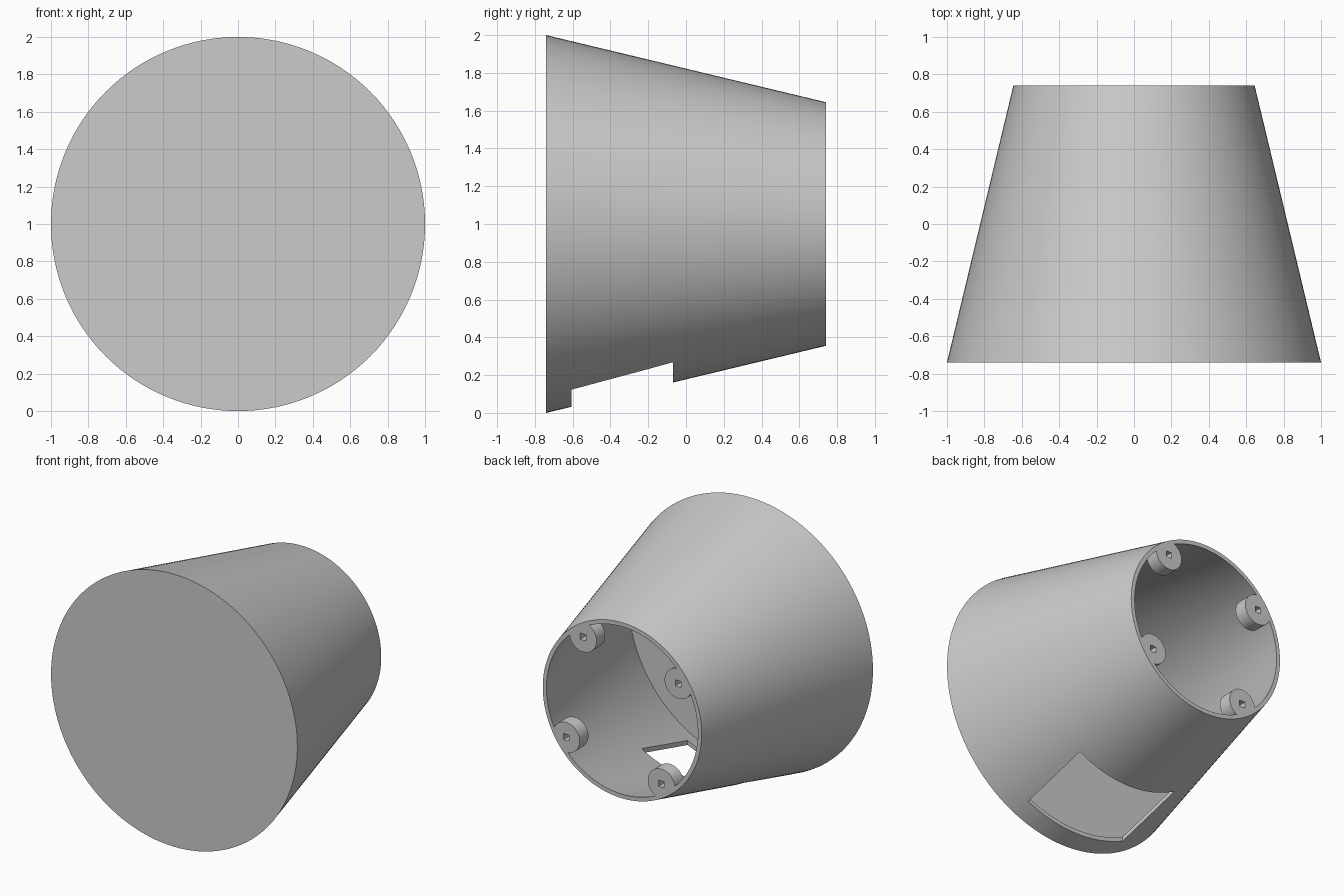
import bpy
import math

old = bpy.data.objects.get("Cube")
if old:
    bpy.data.objects.remove(old, do_unlink=True)

FRONT, BACK = -0.74, 0.74
R_FRONT, R_BACK = 1.0, 0.645
WALL = 0.03
SLOPE = (R_BACK - R_FRONT) / (BACK - FRONT)

grey = bpy.data.materials.new("plain_grey")
grey.use_nodes = True
colour = (0.6, 0.6, 0.6, 1)
grey.diffuse_color = colour
grey.node_tree.nodes["Principled BSDF"].inputs["Base Color"].default_value = colour


def outer_radius(y):
    return R_FRONT + SLOPE * (y - FRONT)


def cone(name, y0, y1, r0, r1, x=0, z=1, sides=128):
    """Solid of revolution lying along y."""
    bpy.ops.mesh.primitive_cone_add(
        vertices=sides, radius1=r0, radius2=r1, depth=y1 - y0,
        location=(x, (y0 + y1) / 2, z), rotation=(-math.pi / 2, 0, 0))
    ob = bpy.context.object
    ob.name = name
    ob.data.materials.append(grey)
    return ob


def box(name, size, location):
    bpy.ops.mesh.primitive_cube_add(size=1, location=location)
    ob = bpy.context.object
    ob.name = name
    ob.scale = size
    ob.data.materials.append(grey)
    return ob


def cut(target, cutter, operation="DIFFERENCE"):
    mod = target.modifiers.new("cut", "BOOLEAN")
    mod.operation = operation
    mod.solver = "EXACT"
    mod.object = cutter
    bpy.context.view_layer.objects.active = target
    bpy.ops.object.modifier_apply(modifier=mod.name)


def finish(ob):
    bpy.ops.object.select_all(action="DESELECT")
    ob.select_set(True)
    bpy.context.view_layer.objects.active = ob
    bpy.ops.object.shade_smooth_by_angle(angle=math.radians(30))


# Tapered housing, closed at the front and hollow from the back
housing = cone("housing", FRONT, BACK, R_FRONT, R_BACK)
y0, y1 = FRONT + WALL, BACK + 0.1
cavity = cone("cavity_cutter", y0, y1,
              outer_radius(y0) - WALL, outer_radius(y1) - WALL)
cut(housing, cavity)

# Rectangular opening in the underside
opening = box("opening_cutter", (0.82, 0.535, 0.7), (0, -0.3375, 0.25))
cut(housing, opening)
finish(housing)

# Four screw bosses inside the back rim, trimmed to the inner wall
helpers = [cavity, opening]
for i in range(4):
    angle = math.radians(55 + 90 * i)
    x, z = 0.555 * math.cos(angle), 1 + 0.555 * math.sin(angle)
    boss = cone(f"screw_boss_{i + 1}", BACK - 0.1, BACK, 0.11, 0.11, x, z, 48)
    cut(boss, cavity, "INTERSECT")
    hole = box("hole_cutter", (0.045, 0.16, 0.045), (x, BACK, z))
    cut(boss, hole)
    finish(boss)
    helpers.append(hole)

for ob in helpers:
    bpy.data.objects.remove(ob, do_unlink=True)
